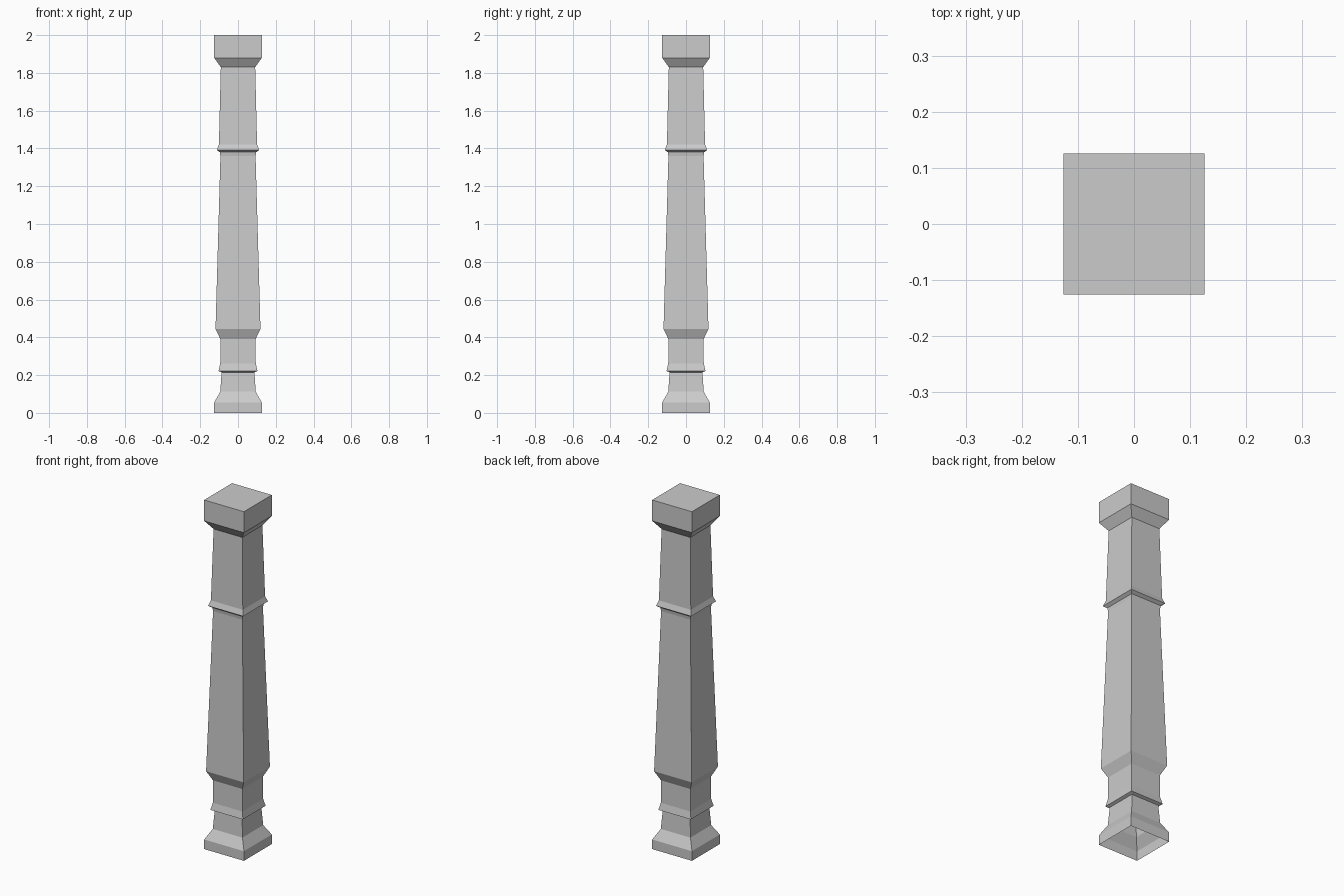
import bpy, bmesh

if "Cube" in bpy.data.objects:
    bpy.data.objects.remove(bpy.data.objects["Cube"])

# Profile of the square post, bottom to top: (half width, height)
PROFILE = [
    (0.126, 0.0), (0.126, 0.055), (0.094, 0.112),      # plinth and slope
    (0.087, 0.215), (0.103, 0.222), (0.094, 0.262),    # lower collar
    (0.093, 0.39), (0.119, 0.445),                     # neck and flare
    (0.093, 1.36), (0.096, 1.38), (0.112, 1.392),      # tapered shaft
    (0.101, 1.422), (0.091, 1.83),                     # upper collar and neck
    (0.126, 1.88), (0.126, 2.0),                       # capital block
]


def square_ring(bm, h, z):
    return [bm.verts.new((x * h, y * h, z))
            for x, y in ((-1, -1), (1, -1), (1, 1), (-1, 1))]


bm = bmesh.new()
rings = [square_ring(bm, h, z) for h, z in PROFILE]

# Side walls between neighbouring rings
for a, b in zip(rings, rings[1:]):
    for i in range(4):
        j = (i + 1) % 4
        bm.faces.new((a[i], a[j], b[j], b[i]))

# Closed top, the underside stays open
bm.faces.new(rings[-1])

mesh = bpy.data.meshes.new("square_column")
bm.to_mesh(mesh)
bm.free()
column = bpy.data.objects.new("square_column", mesh)
bpy.context.collection.objects.link(column)
